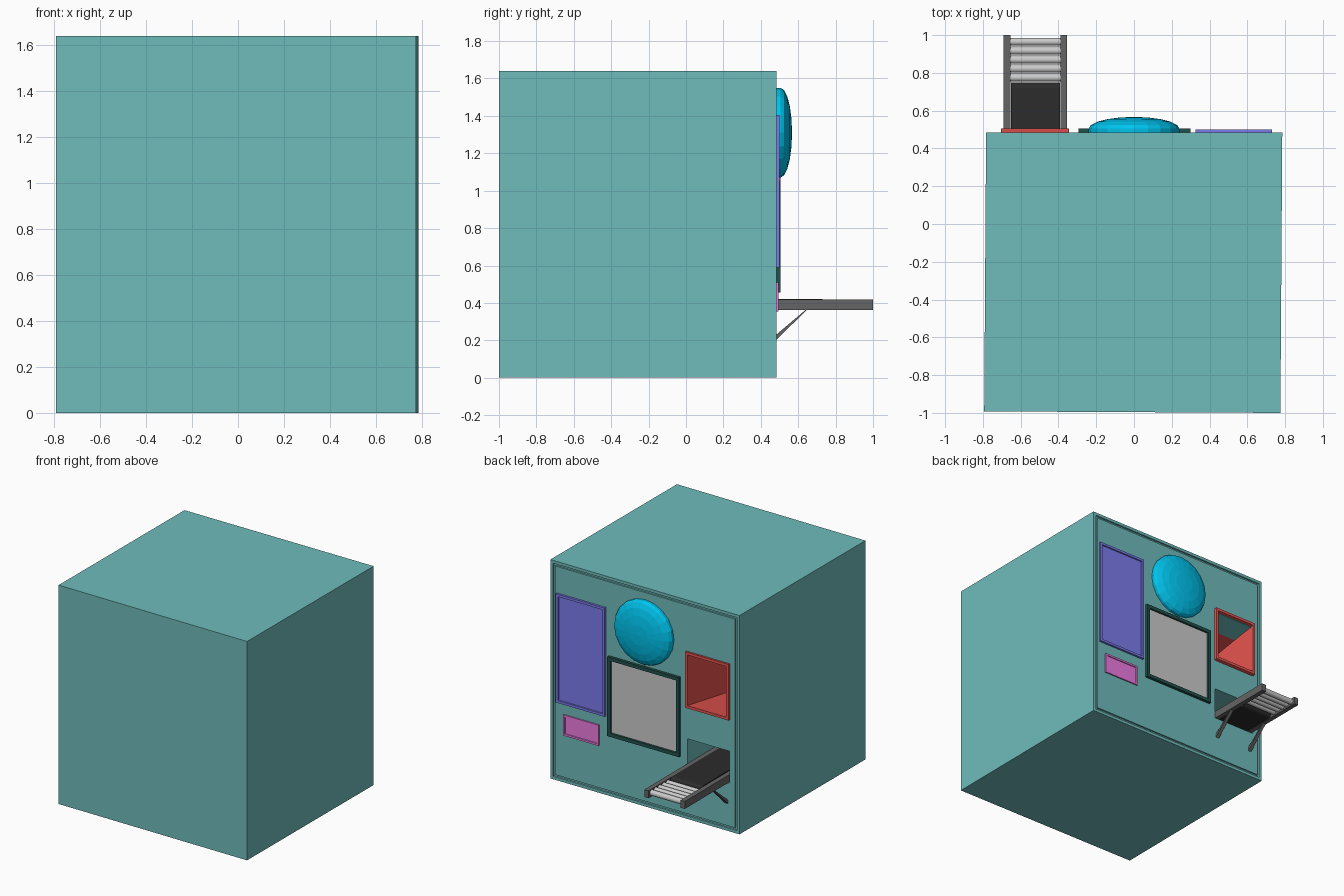
import bpy, bmesh, math
from mathutils import Vector, Matrix

if "Cube" in bpy.data.objects:
    bpy.data.objects.remove(bpy.data.objects["Cube"])


def material(name, r, g, b):
    m = bpy.data.materials.new(name)
    m.diffuse_color = (r, g, b, 1)
    m.use_nodes = True
    m.node_tree.nodes["Principled BSDF"].inputs["Base Color"].default_value = m.diffuse_color
    return m


TEAL = material("teal", .16, .5, .5)
DARK = material("dark_teal", .015, .08, .07)
BLUE = material("blue", .2, .2, .85)
PINK = material("pink", .85, .2, .75)
RED = material("red", .8, .09, .08)
CYAN = material("cyan", 0, .55, .85)
STEEL = material("dark_steel", .13, .13, .13)
BELT = material("rubber", .025, .025, .025)


def finish(bm, name, mat=None):
    bmesh.ops.recalc_face_normals(bm, faces=bm.faces)
    me = bpy.data.meshes.new(name)
    bm.to_mesh(me)
    bm.free()
    ob = bpy.data.objects.new(name, me)
    bpy.context.collection.objects.link(ob)
    if mat:
        me.materials.append(mat)
    return ob


def box_bm(x0, x1, y0, y1, z0, z1):
    bm = bmesh.new()
    bmesh.ops.create_cube(bm, size=1)
    for v in bm.verts:
        v.co = Vector((x0 if v.co.x < 0 else x1,
                       y0 if v.co.y < 0 else y1,
                       z0 if v.co.z < 0 else z1))
    bm.normal_update()
    return bm


def box(name, dims, mat=None):
    return finish(box_bm(*dims), name, mat)


def step(bm, face, width, depth):
    # inset a border, then push the centre along y
    bmesh.ops.inset_region(bm, faces=[face], thickness=width, use_even_offset=True)
    bmesh.ops.inset_region(bm, faces=[face], thickness=.001, use_even_offset=True)
    for v in face.verts:
        v.co.y -= depth


def back_face(bm):
    return max(bm.faces, key=lambda f: f.calc_center_median().y)


def slope(bm, drop=.17, front=.505):
    for v in bm.verts:
        if v.co.y < .4:
            v.co.z -= drop * (front - v.co.y)


def framed(name, dims, border, depth, mat, sloped=False):
    bm = box_bm(*dims)
    step(bm, back_face(bm), border, depth)
    if sloped:
        slope(bm)
    return finish(bm, name, mat)


# cabinet with a groove round its back face
bm = box_bm(-.783, .785, -1, .485, 0, 1.64)
for v in bm.verts:
    if v.co.y < 0:
        v.co.x -= .01
        if v.co.x < 0:
            v.co.y += .008
f = back_face(bm)
step(bm, f, .022, .012)
step(bm, f, .014, -.011)
body = finish(bm, "cabinet", TEAL)

# openings for the intake chute and the conveyor
bm = box_bm(-.694, -.356, -.11, .6, .851, 1.249)
slope(bm)
cutters = [finish(bm, "chute_cutter"),
           box("conveyor_cutter", (-.70, -.35, -.05, .6, .36, .6))]
for c in cutters:
    c.hide_render = True
    mod = body.modifiers.new("opening", 'BOOLEAN')
    mod.operation = 'DIFFERENCE'
    mod.solver = 'EXACT'
    mod.object = c
    bpy.context.view_layer.objects.active = body
    bpy.ops.object.modifier_apply(modifier=mod.name)
    bpy.data.objects.remove(c)

# framed panels
framed("intake_chute", (-.705, -.345, -.12, .505, .84, 1.26), .02, .6, RED, True)
framed("tall_panel", (.325, .73, .47, .5, .59, 1.405), .018, .01, BLUE)
framed("small_panel", (.38, .675, .47, .494, .355, .51), .014, .007, PINK)
framed("screen_frame", (-.295, .30, .47, .505, .455, 1.05), .026, .017, DARK)
box("screen", (-.268, .273, .475, .492, .482, 1.023))

# faceted dome
N, RINGS = 20, 5
bm = bmesh.new()
profile = [(.24, .475)] + [(.24 * math.cos(math.pi / 2 * i / RINGS),
                            .505 + .062 * math.sin(math.pi / 2 * i / RINGS))
                           for i in range(RINGS)]
rings = [[bm.verts.new((r * math.cos(2 * math.pi * k / N), y,
                        1.31 + r * math.sin(2 * math.pi * k / N)))
          for k in range(N)] for r, y in profile]
tip = bm.verts.new((0, .567, 1.31))
for k in range(N):
    n = (k + 1) % N
    for a, b in zip(rings, rings[1:]):
        bm.faces.new((a[k], a[n], b[n], b[k]))
    bm.faces.new((rings[-1][k], rings[-1][n], tip))
bm.faces.new(rings[0])
finish(bm, "dome", CYAN)

# conveyor rails and slanted braces
for side, x0, x1 in (("left", -.69, -.655), ("right", -.39, -.355)):
    box(side + "_rail", (x0, x1, -.04, 1.0, .362, .418), STEEL)
    bm = box_bm(x0 + .004, x1 - .004, .47, .66, -.015, .015)
    for v in bm.verts:
        v.co.z += .2 + (v.co.y - .47) * .98 + .005
        v.co.z = min(v.co.z, .38)
    finish(bm, side + "_brace", STEEL)


def cylinder_x(bm, x0, x1, y, z, r, n=16):
    m = Matrix.Translation(((x0 + x1) / 2, y, z)) @ Matrix.Rotation(math.pi / 2, 4, 'Y')
    bmesh.ops.create_cone(bm, cap_ends=True, segments=n, radius1=r, radius2=r,
                          depth=x1 - x0, matrix=m)


# belt loop with rounded ends
bm = bmesh.new()
pts = []
for cy, start in ((.718, -90), (-.01, 90)):
    for i in range(9):
        a = math.radians(start + 22.5 * i)
        pts.append((cy + .03 * math.cos(a), .392 + .03 * math.sin(a)))
ends = [[bm.verts.new((x, y, z)) for y, z in pts] for x in (-.652, -.393)]
for i in range(len(pts)):
    j = (i + 1) % len(pts)
    bm.faces.new((ends[0][i], ends[0][j], ends[1][j], ends[1][i]))
for e in ends:
    bm.faces.new(e)
finish(bm, "belt", BELT)

# delivery rollers
bm = bmesh.new()
for i in range(5):
    cylinder_x(bm, -.66, -.385, .775 + i * .0475, .392, .021)
rollers = finish(bm, "rollers")
bpy.ops.object.select_all(action='DESELECT')
rollers.select_set(True)
bpy.context.view_layer.objects.active = rollers
bpy.ops.object.shade_smooth_by_angle(angle=math.radians(35))
